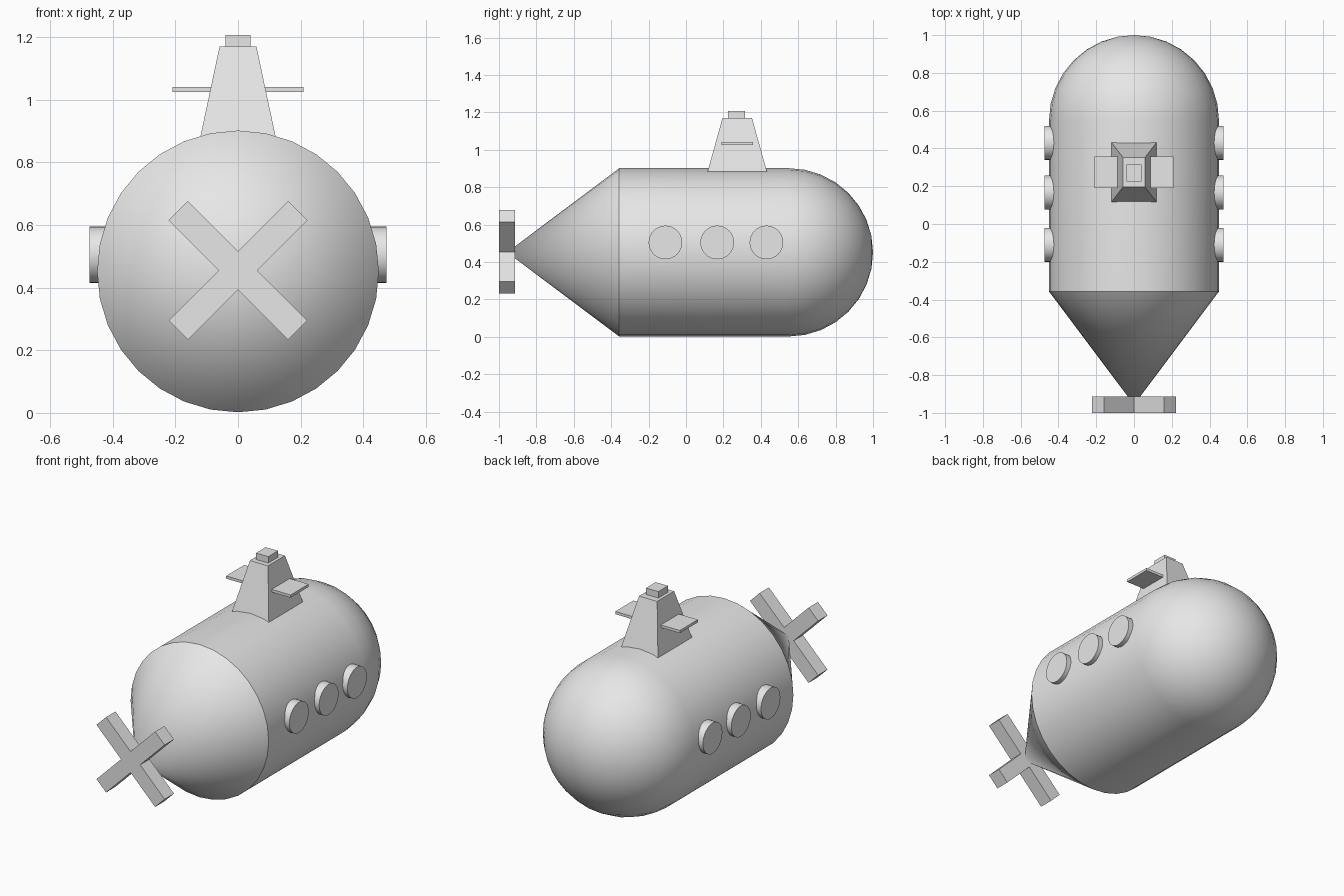
import bpy, bmesh, math
from mathutils import Matrix, Vector

cube = bpy.data.objects.get("Cube")
if cube:
    bpy.data.objects.remove(cube, do_unlink=True)

grey = bpy.data.materials.new("light_grey")
grey.use_nodes = True
COLOUR = (0.8, 0.8, 0.8, 1)
grey.diffuse_color = COLOUR
grey.node_tree.nodes["Principled BSDF"].inputs["Base Color"].default_value = COLOUR

AXIS_Z = 0.452      # height of the hull's long axis
RADIUS = 0.45
SIDES = 32
TOWER_Y = 0.274


def finish(name, bm, smooth=False):
    """Turn a bmesh into a named object with the grey material."""
    bmesh.ops.recalc_face_normals(bm, faces=bm.faces)
    mesh = bpy.data.meshes.new(name)
    bm.to_mesh(mesh)
    bm.free()
    mesh.materials.append(grey)
    obj = bpy.data.objects.new(name, mesh)
    bpy.context.collection.objects.link(obj)
    if smooth:
        bpy.ops.object.select_all(action='DESELECT')
        obj.select_set(True)
        bpy.context.view_layer.objects.active = obj
        bpy.ops.object.shade_smooth_by_angle(angle=math.radians(30))
    return obj


def block(name, size, centre, taper=(1, 1)):
    """Box whose top face may be narrowed."""
    bm = bmesh.new()
    bmesh.ops.create_cube(bm, size=1)
    for v in bm.verts:
        if v.co.z > 0:
            v.co.x *= taper[0]
            v.co.y *= taper[1]
        v.co = Vector(a * b for a, b in zip(v.co, size)) + Vector(centre)
    return finish(name, bm)


# Hull: tail cone, straight body and round nose, turned about the y axis
NOSE_Y = 1 - AXIS_Z
profile = [(-0.957, 0), (-0.357, RADIUS)]
for i in range(9):
    a = math.pi / 2 * i / 8
    profile.append((NOSE_Y + AXIS_Z * math.sin(a), RADIUS * math.cos(a)))
bm = bmesh.new()
verts = [bm.verts.new((0, y, AXIS_Z + r)) for y, r in profile]
edges = [bm.edges.new(pair) for pair in zip(verts, verts[1:])]
bmesh.ops.spin(bm, geom=verts + edges, cent=(0, 0, AXIS_Z), axis=(0, 1, 0),
               angle=2 * math.pi, steps=SIDES)
bmesh.ops.remove_doubles(bm, verts=bm.verts, dist=0.0005)
finish("hull", bm, smooth=True)

# Propeller: one diagonal cross, extruded along y
HALF_WIDTH, REACH = 0.044, 0.27
bm = bmesh.new()
outline = []
for k in range(4):
    turn = Matrix.Rotation(math.radians(45 + 90 * k), 3, 'Y')
    for x, z in ((HALF_WIDTH, HALF_WIDTH), (REACH, HALF_WIDTH), (REACH, -HALF_WIDTH)):
        p = turn @ Vector((x, 0, z))
        outline.append(bm.verts.new(p + Vector((0, -1, AXIS_Z + 0.003))))
face = bm.faces.new(outline)
grown = bmesh.ops.extrude_face_region(bm, geom=[face])["geom"]
bmesh.ops.translate(bm, vec=(0, 0.087, 0),
                    verts=[g for g in grown if isinstance(g, bmesh.types.BMVert)])
finish("propeller", bm)

# Portholes: three round drums on each side
for side, label in ((1, "left"), (-1, "right")):
    for n, y in enumerate((-0.11, 0.167, 0.43), 1):
        bm = bmesh.new()
        place = Matrix.Translation((side * 0.425, y, 0.505)) @ Matrix.Rotation(math.pi / 2, 4, 'Y')
        bmesh.ops.create_cone(bm, cap_ends=True, segments=SIDES, radius1=0.09,
                              radius2=0.09, depth=0.1, matrix=place)
        finish(f"porthole_{label}_{n}", bm, smooth=True)

# Conning tower, its diving planes and the hatch on top
block("tower", (0.254, 0.336, 0.32), (0, TOWER_Y, 1.01), taper=(0.465, 0.47))
block("diving_planes", (0.42, 0.168, 0.016), (0, TOWER_Y, 1.033))
block("hatch", (0.08, 0.09, 0.05), (0, TOWER_Y - 0.004, 1.183))
